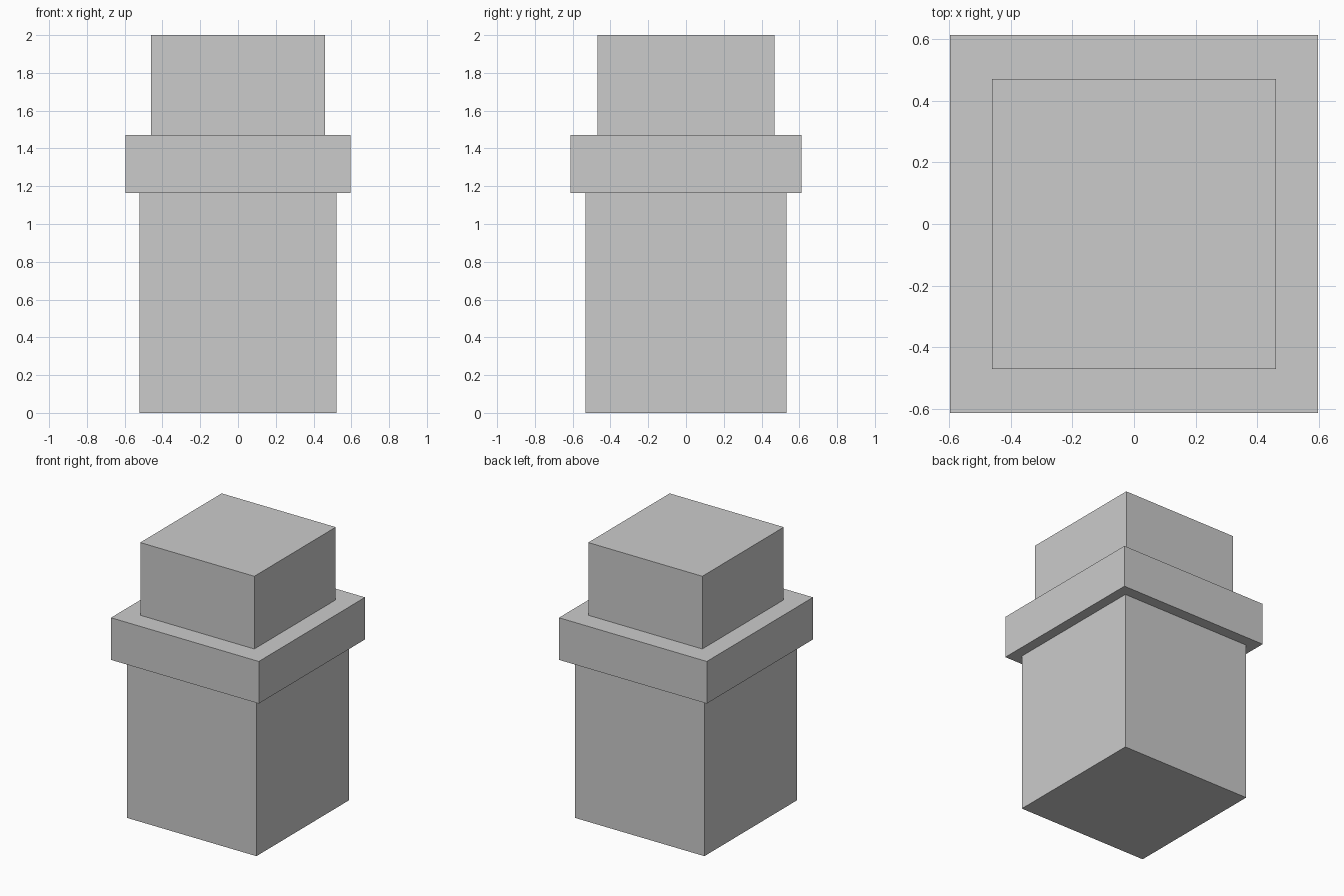
import bpy

if "Cube" in bpy.data.objects:
    bpy.data.objects.remove(bpy.data.objects["Cube"])

# One plain grey for the whole model
grey = bpy.data.materials.new("light_grey")
grey.diffuse_color = (0.6, 0.6, 0.6, 1.0)
grey.use_nodes = True
grey.node_tree.nodes["Principled BSDF"].inputs["Base Color"].default_value = grey.diffuse_color


def block(name, width, depth, z0, z1):
    """Box centred on the z axis, spanning z0 to z1."""
    bpy.ops.mesh.primitive_cube_add(size=1, location=(0, 0, (z0 + z1) / 2))
    obj = bpy.context.object
    obj.name = name
    obj.scale = (width, depth, z1 - z0)
    bpy.ops.object.transform_apply(location=False, rotation=False, scale=True)
    obj.data.materials.append(grey)
    return obj


# Tall base, wide collar, narrower top block
block("base", 1.042, 1.064, 0.0, 1.163)
block("collar", 1.192, 1.224, 1.163, 1.47)
block("top_block", 0.92, 0.938, 1.47, 2.0)
